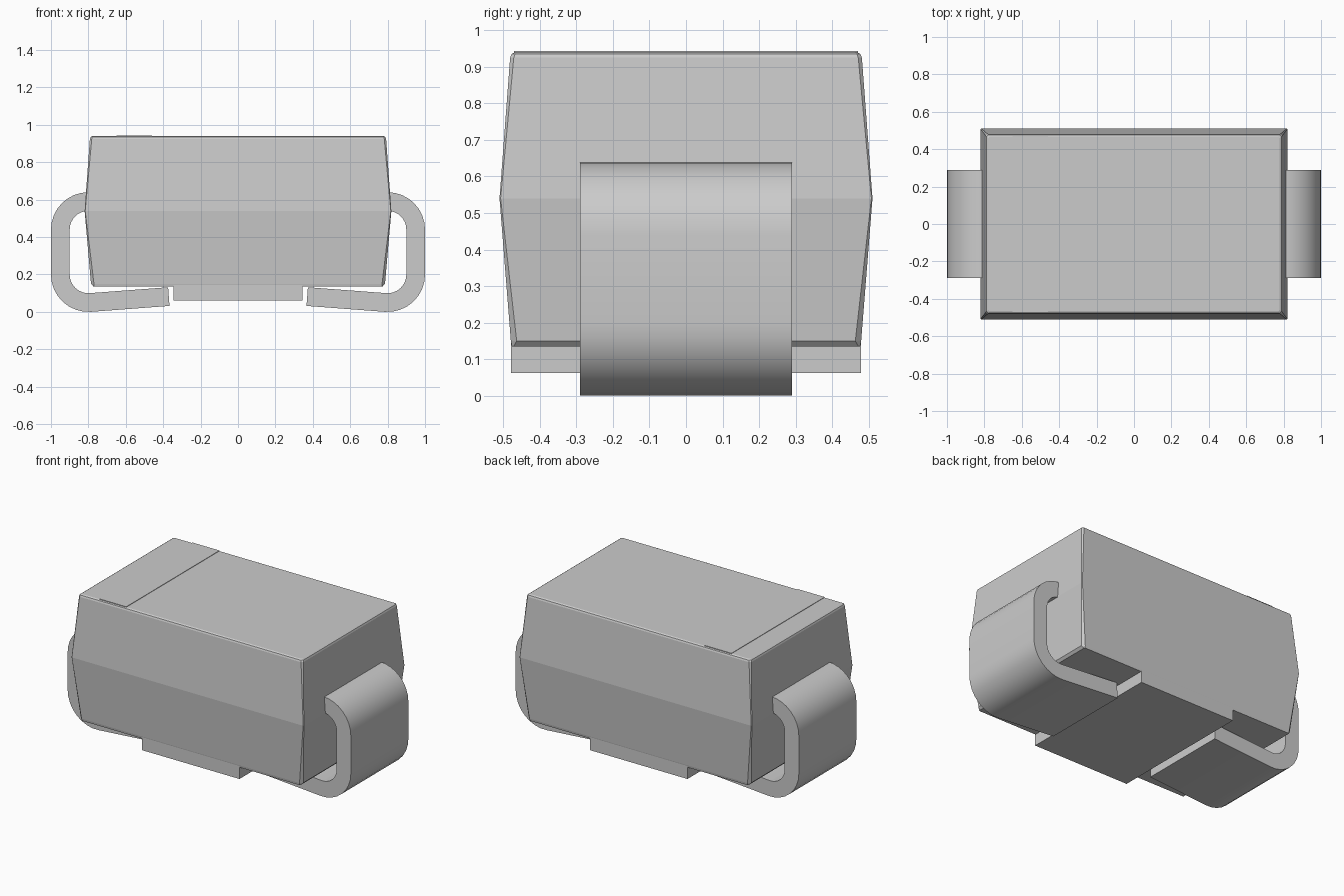
import bpy, bmesh, math

cube = bpy.data.objects.get("Cube")
if cube:
    bpy.data.objects.remove(cube, do_unlink=True)

grey = bpy.data.materials.new("light_grey")
grey.use_nodes = True
grey.diffuse_color = (0.6, 0.6, 0.6, 1)
grey.node_tree.nodes["Principled BSDF"].inputs["Base Color"].default_value = grey.diffuse_color


def finish(name, bm, smooth=None):
    bmesh.ops.recalc_face_normals(bm, faces=bm.faces)
    mesh = bpy.data.meshes.new(name)
    bm.to_mesh(mesh)
    bm.free()
    mesh.materials.append(grey)
    obj = bpy.data.objects.new(name, mesh)
    bpy.context.collection.objects.link(obj)
    if smooth:
        bpy.ops.object.select_all(action='DESELECT')
        obj.select_set(True)
        bpy.context.view_layer.objects.active = obj
        bpy.ops.object.shade_smooth_by_angle(angle=math.radians(smooth))
    return obj


def box(name, x0, x1, hy, z0, z1):
    bm = bmesh.new()
    bmesh.ops.create_cube(bm, size=1)
    for v in bm.verts:
        v.co = (x1 if v.co.x > 0 else x0, math.copysign(hy, v.co.y), z1 if v.co.z > 0 else z0)
    return finish(name, bm)


def ring(bm, z, hx, hy, c):
    # rectangle with cut corners
    pts = [(hx, hy - c), (hx - c, hy), (c - hx, hy), (-hx, hy - c),
           (-hx, c - hy), (c - hx, -hy), (hx - c, -hy), (hx, c - hy)]
    return [bm.verts.new((x, y, z)) for x, y in pts]


# Moulded body: tapers up and down from a parting line, with eased edges
bm = bmesh.new()
levels = [(0.135, 0.772, 0.476, 0.004), (0.15, 0.786, 0.479, 0.016),
          (0.54, 0.82, 0.51, 0.003), (0.925, 0.792, 0.481, 0.01),
          (0.935, 0.788, 0.477, 0.01), (0.94, 0.779, 0.468, 0.008)]
rings = [ring(bm, *level) for level in levels]
for low, high in zip(rings, rings[1:]):
    for i in range(len(low)):
        j = (i + 1) % len(low)
        bm.faces.new((low[i], low[j], high[j], high[i]))
bm.faces.new(rings[0])
bm.faces.new(rings[-1])
finish("body", bm)

# Standoff under the body and raised polarity band on top
box("standoff", -0.345, 0.345, 0.478, 0.062, 0.15)
box("polarity_band", -0.65, -0.46, 0.47, 0.938, 0.943)


# Folded leads: a strip bent around two corners, ending slightly tilted
def lead_side(radius):
    tilt = math.radians(4.3)
    pts = [(0.79, 0.44 + radius)]
    steps = 8
    for i in range(steps + 1):
        a = math.pi / 2 * (1 - i / steps)
        pts.append((0.8 + radius * math.cos(a), 0.44 + radius * math.sin(a)))
    for i in range(steps + 1):
        a = -(math.pi / 2 + tilt) * i / steps
        pts.append((0.8 + radius * math.cos(a), 0.2 + radius * math.sin(a)))
    x, z = pts[-1]
    pts.append((x - 0.42 * math.cos(tilt), z + 0.42 * math.sin(tilt)))
    return pts


def lead(name, side):
    bm = bmesh.new()
    rows = []
    for (ox, oz), (ix, iz) in zip(lead_side(0.2), lead_side(0.1)):
        rows.append([bm.verts.new((side * x, y, z)) for x, y, z in
                     ((ox, -0.29, oz), (ox, 0.29, oz), (ix, 0.29, iz), (ix, -0.29, iz))])
    for a, b in zip(rows, rows[1:]):
        for i in range(4):
            j = (i + 1) % 4
            bm.faces.new((a[i], a[j], b[j], b[i]))
    bm.faces.new(rows[0])
    bm.faces.new(rows[-1])
    finish(name, bm, smooth=35)


lead("left_lead", 1)
lead("right_lead", -1)
